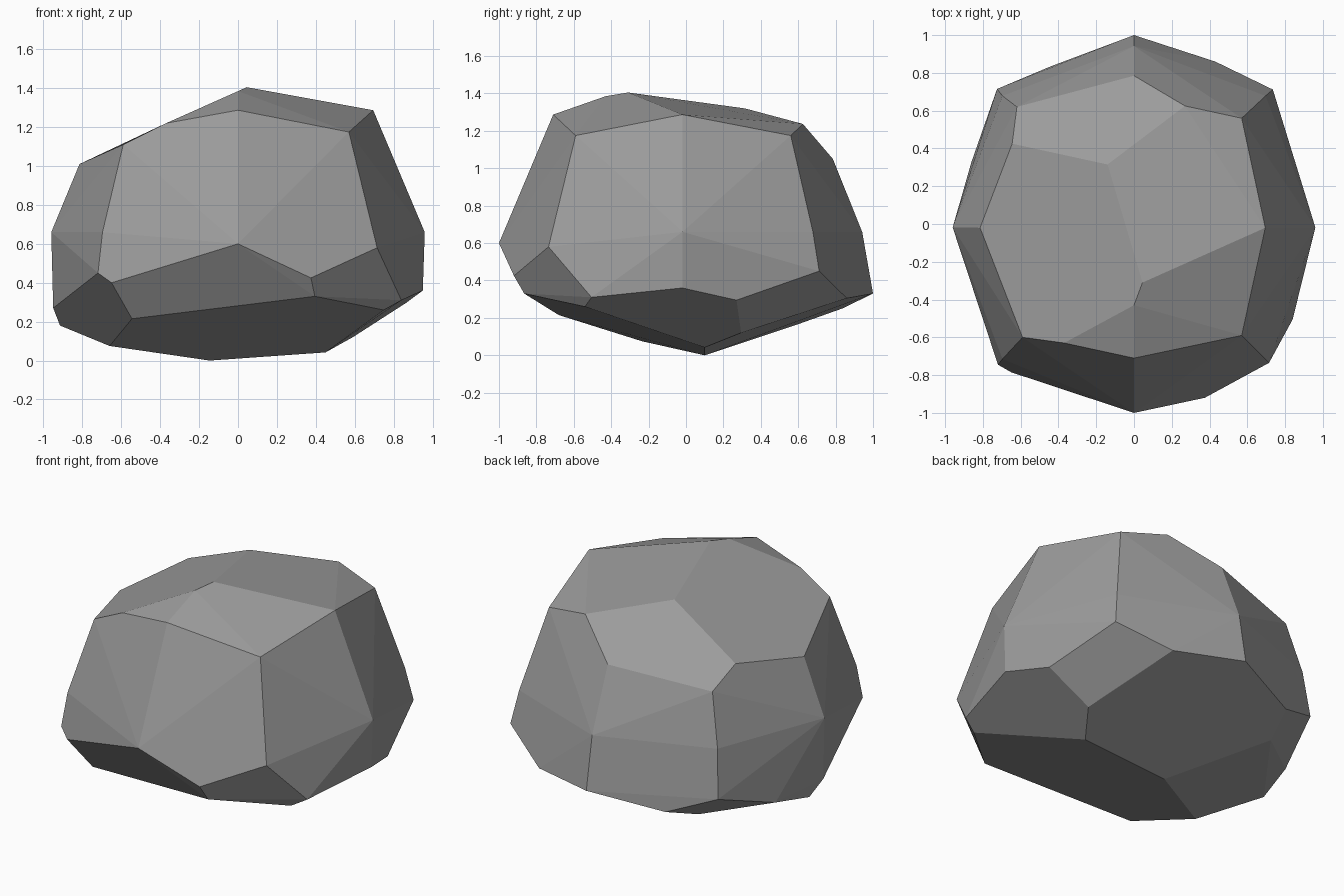
import bpy, bmesh, math

# Chiselled boulder: corner points of each level, wrapped in a convex hull
summit = [(0.045, -0.31, 1.405), (0, -0.43, 1.385), (-0.14, 0.315, 1.32)]

shoulder = [(0, -0.71, 1.287), (0.57, -0.59, 1.175), (0.695, -0.02, 1.287),
            (0.57, 0.56, 1.175), (0.27, 0.625, 1.237), (0, 0.785, 1.05),
            (-0.62, 0.62, 0.98), (-0.645, 0.425, 1.09), (-0.815, -0.02, 1.01),
            (-0.59, -0.60, 1.11), (-0.37, -0.63, 1.22)]

skirt = [(0, -1, 0.6), (0.375, -0.92, 0.425), (0.715, -0.735, 0.58),
         (0.84, -0.505, 0.31), (0.95, -0.02, 0.36), (0.862, 0.27, 0.295),
         (0.735, 0.712, 0.45), (0.43, 0.86, 0.305), (0, 1, 0.33),
         (-0.44, 0.835, 0.25), (-0.725, 0.715, 0.36), (-0.86, 0.33, 0.23),
         (-0.95, -0.02, 0.27), (-0.72, -0.745, 0.45), (-0.65, -0.785, 0.4)]

underside = [(0.395, -0.865, 0.33), (0.75, -0.54, 0.26), (-0.545, -0.68, 0.215),
             (-0.66, -0.235, 0.075), (-0.915, 0.07, 0.18), (-0.515, 0.61, 0.17),
             (-0.145, 0.10, 0), (0.45, 0.10, 0.042), (0.59, 0.295, 0.12)]

# Waist: the widest level, an octagon running from the right round the back to the left front
waist = []
for i in range(6):
    r = 0.985 if i % 2 else 0.96
    a = math.radians(45 * i)
    waist.append((r * math.cos(a), r * math.sin(a) - 0.018, 0.66))

bm = bmesh.new()
for p in summit + shoulder + waist + skirt + underside:
    bm.verts.new(p)
bmesh.ops.convex_hull(bm, input=bm.verts[:])
loose = [v for v in bm.verts if not v.link_faces]
bmesh.ops.delete(bm, geom=loose, context='VERTS')

# Merge nearly coplanar triangles into clean facets
bmesh.ops.dissolve_limit(bm, angle_limit=math.radians(3),
                         verts=bm.verts[:], edges=bm.edges[:])
bmesh.ops.recalc_face_normals(bm, faces=bm.faces[:])

mesh = bpy.data.meshes.new("boulder")
bm.to_mesh(mesh)
bm.free()

stone = bpy.data.materials.new("grey stone")
stone.diffuse_color = (0.33, 0.33, 0.33, 1)
mesh.materials.append(stone)

boulder = bpy.data.objects.new("boulder", mesh)
bpy.context.collection.objects.link(boulder)
